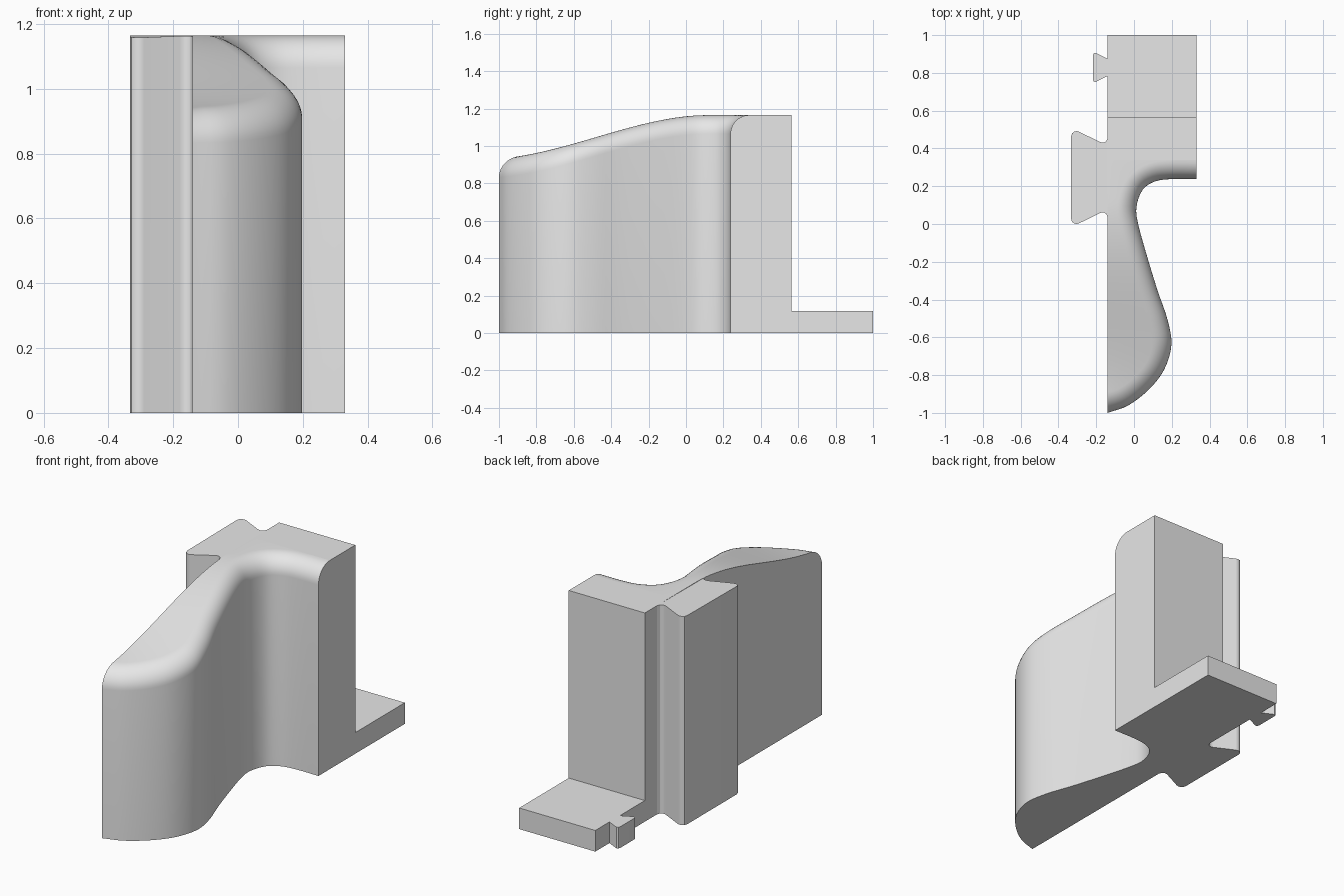
import bpy, bmesh, math
from mathutils import Vector

if "Cube" in bpy.data.objects:
    bpy.data.objects.remove(bpy.data.objects["Cube"])

grey = bpy.data.materials.new("plain_grey")
grey.use_nodes = True
grey.diffuse_color = (0.8, 0.8, 0.8, 1)
grey.node_tree.nodes["Principled BSDF"].inputs["Base Color"].default_value = (0.8, 0.8, 0.8, 1)

SIDE, EDGE, BACK, TOP = -0.14, 0.33, 0.563, 1.165
FILLET, PLATE = 0.1, 0.118


def top_height(y):
    """Height of the sloping top, level at the back and low at the front."""
    u = min(max((y + 1.08) / 1.2, 0), 1)
    return TOP - 0.235 * (1 - u * u * (3 - 2 * u))


def smooth_path(points, steps):
    """Sample a Catmull-Rom curve through the points."""
    pts = [Vector(p) for p in points]
    pts = [2 * pts[0] - pts[1]] + pts + [2 * pts[-1] - pts[-2]]
    out = []
    for a, b, c, d in zip(pts, pts[1:], pts[2:], pts[3:]):
        for k in range(steps):
            t = k / steps
            out.append(0.5 * (2 * b + (c - a) * t + (2 * a - 5 * b + 4 * c - d) * t * t
                              + (3 * b - a - 3 * c + d) * t ** 3))
    return out + [pts[-2]]


def finish(name, bm):
    bmesh.ops.remove_doubles(bm, verts=bm.verts, dist=1e-5)
    bmesh.ops.recalc_face_normals(bm, faces=bm.faces)
    mesh = bpy.data.meshes.new(name)
    bm.to_mesh(mesh)
    bm.free()
    obj = bpy.data.objects.new(name, mesh)
    bpy.context.collection.objects.link(obj)
    mesh.materials.append(grey)
    bpy.ops.object.select_all(action="DESELECT")
    obj.select_set(True)
    bpy.context.view_layer.objects.active = obj
    bpy.ops.object.shade_smooth_by_angle(angle=math.radians(30))
    return obj


def prism(name, outline, height):
    """Extrude a plan outline up to height(y)."""
    bm = bmesh.new()
    low = [bm.verts.new((x, y, 0)) for x, y in outline]
    high = [bm.verts.new((x, y, height(y))) for x, y in outline]
    bm.faces.new(low)
    bm.faces.new(high)
    for i in range(len(low)):
        j = (i + 1) % len(low)
        bm.faces.new((low[i], low[j], high[j], high[i]))
    return finish(name, bm)


def dovetail(name, half, centre, height):
    """Dovetail key mirrored about its centre line."""
    outline = [(x, centre + w) for x, w in half] + [(x, centre - w) for x, w in reversed(half)]
    return prism(name, outline, height)


# Main body: curved wall with a rounded upper edge, running into the block
curve = smooth_path([(SIDE, -1), (-0.03, -0.96), (0.08, -0.875), (0.16, -0.77), (0.198, -0.64),
                     (0.177, -0.505), (0.124, -0.35), (0.066, -0.16), (0.022, 0), (0.013, 0.09),
                     (0.045, 0.18), (0.11, 0.225), (0.2, 0.238), (EDGE, 0.238)], 4)
angles = [math.radians(90 * k / 10) for k in range(11)]
columns = []
for i, p in enumerate(curve):
    if i in (0, len(curve) - 1):
        inward = Vector((0, 1))
    else:
        t = (curve[i + 1] - curve[i - 1]).normalized()
        inward = Vector((-t.y, t.x))
    column = [(p.x, p.y, 0)]
    for a in angles:
        q = p + inward * FILLET * (1 - math.cos(a))
        z = top_height(q.y) - FILLET * (1 - math.sin(a))
        column.append((max(q.x, SIDE), q.y, z))
    y = column[-1][1]
    column += [(SIDE, y, top_height(y)), (SIDE, y, 0)]
    columns.append(column)
columns.append([(x, BACK, z) for x, y, z in columns[-1]])

bm = bmesh.new()
rows = [[bm.verts.new(co) for co in column] for column in columns]
for a, b in zip(rows, rows[1:]):
    for i in range(len(a)):
        j = (i + 1) % len(a)
        bm.faces.new((a[i], a[j], b[j], b[i]))
bm.faces.new(rows[0])
bm.faces.new(rows[-1])
finish("curved_body", bm)

# Low plate behind the block
prism("base_plate", [(SIDE, BACK), (EDGE, BACK), (EDGE, 1), (SIDE, 1)], lambda y: PLATE)

# Tall and small dovetail keys on the flat side
dovetail("tall_dovetail",
         [(SIDE, 0.209), (-0.147, 0.193), (-0.157, 0.186), (-0.168, 0.185), (-0.18, 0.188),
          (-0.29, 0.242), (-0.303, 0.246), (-0.317, 0.243), (-0.328, 0.234), (-0.333, 0.218)],
         0.246, top_height)
dovetail("small_dovetail",
         [(SIDE, 0.046), (-0.195, 0.073), (-0.205, 0.077), (-0.214, 0.074), (-0.218, 0.064)],
         0.829, lambda y: PLATE)
